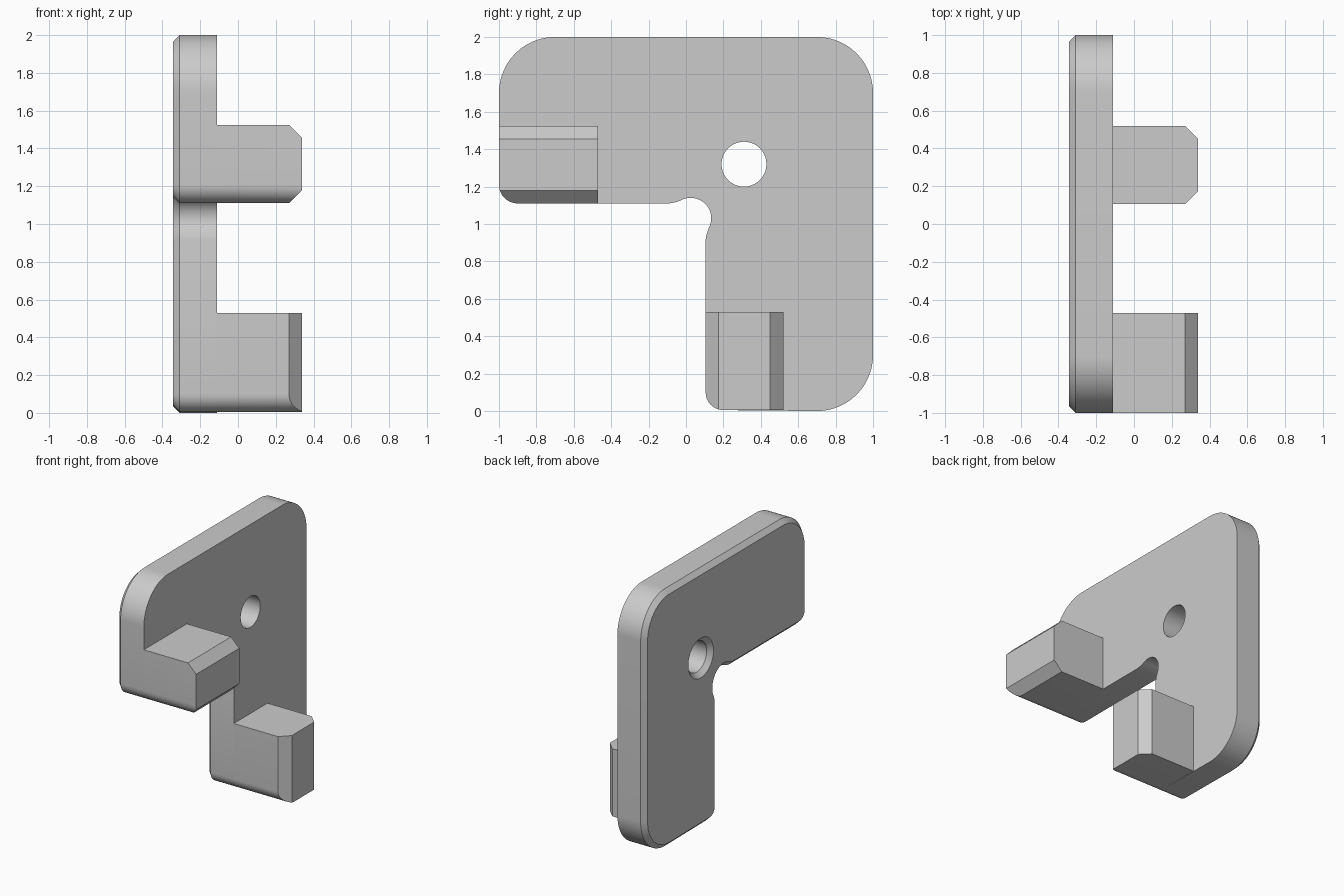
import bpy, bmesh, math
from mathutils import Vector

cube = bpy.data.objects.get("Cube")
if cube:
    bpy.data.objects.remove(cube, do_unlink=True)

grey = bpy.data.materials.new("plain_grey")
grey.use_nodes = True
grey.diffuse_color = (0.6, 0.6, 0.6, 1)
grey.node_tree.nodes["Principled BSDF"].inputs["Base Color"].default_value = (0.6, 0.6, 0.6, 1)

BACK, CHAMFER_END, FACE, TIP = -0.345, -0.31, -0.11, 0.34
BEVEL = CHAMFER_END - BACK


def arc(centre, radius, start, end, steps):
    """Points in the y-z plane along a circular arc, angles in degrees."""
    angles = [math.radians(start + (end - start) * i / steps) for i in range(steps + 1)]
    return [Vector((centre[0] + radius * math.cos(a), centre[1] + radius * math.sin(a))) for a in angles]


def inset(loop, amount):
    """Offset a counter-clockwise loop inwards with mitred corners."""
    result = []
    for i, p in enumerate(loop):
        a = (p - loop[i - 1]).normalized()
        b = (loop[(i + 1) % len(loop)] - p).normalized()
        na, nb = Vector((-a.y, a.x)), Vector((-b.y, b.x))
        result.append(p + (na + nb) * amount / (1 + na.dot(nb)))
    return result


def add_walls(bm, sections):
    """Skin (x, loop) sections; returns the edges of the first and last ring."""
    rings = [[bm.verts.new((x, p.x, p.y)) for p in loop] for x, loop in sections]
    n = len(rings[0])
    for r, s in zip(rings, rings[1:]):
        for i in range(n):
            j = (i + 1) % n
            bm.faces.new((r[i], r[j], s[j], s[i]))
    return [[bm.edges.get((r[i], r[(i + 1) % n])) for i in range(n)] for r in (rings[0], rings[-1])]


def finish(bm, name):
    bmesh.ops.recalc_face_normals(bm, faces=bm.faces[:])
    mesh = bpy.data.meshes.new(name)
    bm.to_mesh(mesh)
    bm.free()
    mesh.materials.append(grey)
    obj = bpy.data.objects.new(name, mesh)
    bpy.context.collection.objects.link(obj)
    bpy.ops.object.select_all(action='DESELECT')
    obj.select_set(True)
    bpy.context.view_layer.objects.active = obj
    bpy.ops.object.shade_smooth_by_angle(angle=math.radians(25))


# Corner plate: L outline with rounded ends and a relief notch in the inner corner
outline = (
    arc((0.2, 0.1), 0.095, 180, 270, 10)
    + arc((0.7, 0.3), 0.3, 270, 360, 20)
    + arc((0.7, 1.7), 0.3, 0, 90, 20)
    + arc((-0.7, 1.7), 0.3, 90, 180, 20)
    + arc((-0.9, 1.21), 0.1, 180, 270, 10)
    + [Vector((-0.09, 1.11)), Vector((-0.06, 1.115))]
    + arc((0.025, 1.03), 0.11, 120, -30, 20)
    + [Vector((0.11, 0.945)), Vector((0.105, 0.915))]
)
bm = bmesh.new()
outer = add_walls(bm, [(BACK, inset(outline, BEVEL)), (CHAMFER_END, outline), (FACE, outline)])
# Countersunk hole through the plate
hole = [arc((0.31, 1.32), r, 0, 360, 40)[:-1] for r in (0.12 + BEVEL, 0.12)]
inner = add_walls(bm, [(BACK, hole[0]), (CHAMFER_END, hole[1]), (FACE, hole[1])])
for a, b in zip(outer, inner):
    bmesh.ops.triangle_fill(bm, use_beauty=True, edges=a + b)
finish(bm, "corner_plate")


def lug(name, y0, y1, z0, z1, radius, axis):
    """Block with one rounded lower corner and two chamfered tip edges."""
    loop = arc((y0 + radius, z0 + radius), radius, 180, 270, 10)
    loop += [Vector((y1, z0)), Vector((y1, z1)), Vector((y0, z1))]
    bm = bmesh.new()
    for ring in add_walls(bm, [(FACE, loop), (TIP, loop)]):
        bmesh.ops.contextual_create(bm, geom=ring)
    low, high = ((y0, y1), (z0, z1))[axis - 1]
    for edge, sign in ((low, -1), (high, 1)):
        point, normal = Vector((TIP - 0.07, 0, 0)), Vector((1, 0, 0))
        point[axis], normal[axis] = edge, sign
        cut = bmesh.ops.bisect_plane(bm, geom=bm.verts[:] + bm.edges[:] + bm.faces[:],
                                     plane_co=point, plane_no=normal, clear_outer=True)
        rim = [e for e in bm.edges if e.is_boundary]
        bmesh.ops.contextual_create(bm, geom=rim)
    finish(bm, name)


# Guide lugs, one on each arm
lug("upper_lug", -1, -0.47, 1.11, 1.525, 0.1, 2)
lug("lower_lug", 0.105, 0.52, 0.005, 0.53, 0.095, 1)
